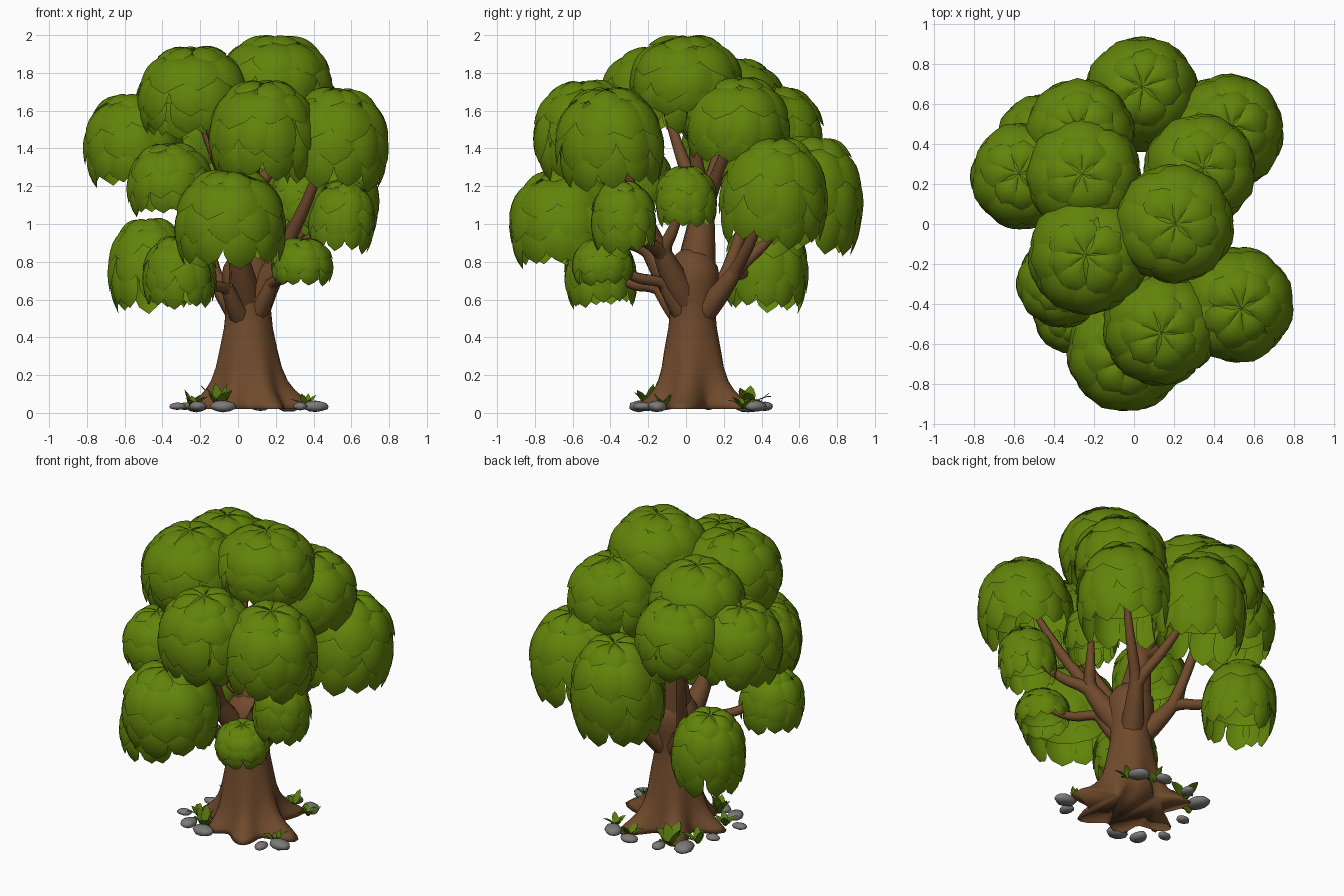
import bpy, bmesh, math, random
from mathutils import Vector, Matrix

random.seed(4)
cube = bpy.data.objects.get("Cube")
if cube:
    bpy.data.objects.remove(cube)


def material(name, rgb):
    mat = bpy.data.materials.new(name)
    mat.use_nodes = True
    mat.diffuse_color = (*rgb, 1)
    bsdf = next(n for n in mat.node_tree.nodes if n.type == "BSDF_PRINCIPLED")
    bsdf.inputs["Base Color"].default_value = (*rgb, 1)
    bsdf.inputs["Roughness"].default_value = 0.9
    return mat


LEAF = material("leaf_green", (0.12, 0.23, 0.003))
PLANT = material("plant_green", (0.1, 0.2, 0.004))
BARK = material("bark_brown", (0.16, 0.069, 0.025))
ROCK = material("rock_grey", (0.2, 0.195, 0.185))


def finish(bm, name, mat):
    mesh = bpy.data.meshes.new(name)
    bm.to_mesh(mesh)
    bm.free()
    mesh.materials.append(mat)
    for poly in mesh.polygons:
        poly.use_smooth = True
    obj = bpy.data.objects.new(name, mesh)
    bpy.context.collection.objects.link(obj)


def surface(bm, rows, cols, point, closed=False):
    """Quad grid from point(row, col); closed joins the last column to the first."""
    grid = [[bm.verts.new(point(i, j)) for j in range(cols)] for i in range(rows)]
    for i in range(rows - 1):
        for j in range(cols if closed else cols - 1):
            k = (j + 1) % cols
            bm.faces.new((grid[i][j], grid[i + 1][j], grid[i + 1][k], grid[i][k]))
    return grid


# ---- Limbs: knot where each limb forks, and the clumps it carries ----
# clump: x, y, top, radius, height
LIMBS = [
    ((0.02, 0.09, 1.08), [(0.2, 0.0, 1.99, 0.29, 0.4), (-0.23, -0.15, 1.93, 0.29, 0.44),
                          (-0.25, 0.24, 1.87, 0.28, 0.42), (0.33, 0.27, 1.77, 0.27, 0.42),
                          (-0.55, 0.24, 1.68, 0.26, 0.45)]),
    ((0.0, -0.2, 0.88), [(0.13, -0.52, 1.75, 0.28, 0.48), (-0.04, -0.64, 1.28, 0.29, 0.48),
                         (-0.36, -0.29, 1.42, 0.22, 0.36)]),
    ((0.24, -0.13, 0.86), [(0.51, -0.4, 1.71, 0.28, 0.5), (0.55, -0.33, 1.22, 0.17, 0.35),
                           (0.33, 0.0, 1.3, 0.16, 0.3)]),
    ((0.2, 0.26, 0.75), [(0.46, 0.46, 1.45, 0.28, 0.54), (0.04, 0.65, 1.45, 0.28, 0.58)]),
    ((-0.13, 0.22, 0.74), [(-0.27, 0.46, 1.72, 0.26, 0.42), (-0.46, 0.42, 1.02, 0.22, 0.46)]),
    ((-0.06, -0.15, 0.67), [(-0.31, -0.45, 0.93, 0.19, 0.36)]),
    ((0.18, -0.12, 0.7), [(0.34, -0.44, 0.92, 0.16, 0.23)]),
]
# leaf count, start angle, end angle, half width, inner scale, tip scale
WHORLS = [
    (7, 0, 42, 0.34, 0.99, 1.03),
    (8, 20, 76, 0.47, 0.95, 1.05),
    (10, 42, 104, 0.4, 0.91, 1.03),
    (11, 66, 125, 0.34, 0.86, 1.02),
]


def leaf_clump(name, x, y, top, radius, height):
    """Dome of overlapping pointed leaves in whorls, over a plain inner shell."""
    bm = bmesh.new()
    rise = height / 1.55
    out = Vector((x, y, 0))
    tilt = Matrix.Rotation(0.16 * out.length, 3, Vector((-y, x, 0.001)).normalized())
    centre = Vector((x, y, top - rise))

    def dome(theta, azimuth, scale):
        ring = radius * max(math.sin(theta), 0) ** 0.85 * scale
        p = Vector((ring * math.cos(azimuth), ring * math.sin(azimuth),
                    rise * math.cos(theta) * (scale if theta < 1.5 else 1)))
        return centre + tilt @ p

    surface(bm, 7, 16, lambda i, j: dome(i * 0.26, j * math.tau / 16, 0.89), True)
    for count, start, end, width, inner, tip in WHORLS:
        turn = random.random() * math.tau
        for n in range(count):
            heading = turn + (n + random.uniform(-0.2, 0.2)) * math.tau / count
            reach = random.uniform(-6, 5)
            lift = random.uniform(-0.02, 0.03)

            def leaf(i, j):
                t, u = i / 7, j / 2 - 1
                theta = math.radians(start + (end + reach - start) * t)
                shape = max(math.sin(math.pi * (0.12 + 0.88 * t) ** 1.35), 0) ** 0.65
                spread = min(width / max(math.sin(theta), 0.05), 0.6)
                bulge = 0.06 * (1 - u * u) * math.sin(math.pi * min(t * 1.05, 1))
                scale = inner + (tip - inner) * t + lift * t + bulge
                return dome(theta, heading + u * spread * shape, scale)

            surface(bm, 8, 5, leaf)
    bmesh.ops.remove_doubles(bm, verts=bm.verts, dist=0.0004)
    finish(bm, name, LEAF)


# ---- Trunk with flared roots ----
BASE = Vector((0.055, 0.035, 0))
ROOTS = [(-10, 0.25), (-62, 0.19), (-115, 0.14), (-172, 0.19), (125, 0.22), (62, 0.23)]
TRUNK = [(0.02, 0.15), (0.05, 0.16), (0.08, 0.164), (0.12, 0.165), (0.17, 0.163),
         (0.24, 0.158), (0.34, 0.147), (0.45, 0.128), (0.54, 0.12), (0.62, 0.13),
         (0.7, 0.14), (0.77, 0.135), (0.83, 0.1), (0.87, 0.05)]


def trunk_point(i, j):
    z, r = TRUNK[i]
    a = j * math.tau / 60
    for angle, reach in ROOTS:
        lobe = max(math.cos(a - math.radians(angle)), 0) ** 14
        r += reach * lobe * math.exp(-max(z - 0.03, 0) / 0.085)
    return BASE + Vector((r * math.cos(a), r * math.sin(a), z))


bm = bmesh.new()
rings = surface(bm, len(TRUNK), 60, trunk_point, True)
bm.faces.new(rings[0])
bm.faces.new(rings[-1])
bmesh.ops.recalc_face_normals(bm, faces=bm.faces)
finish(bm, "trunk", BARK)

# ---- Branches: tapered limbs that fork into a twig for every clump ----
curve = bpy.data.curves.new("branches", "CURVE")
curve.dimensions = "3D"
curve.bevel_depth = 1
curve.bevel_resolution = 2
curve.use_fill_caps = True
curve.resolution_u = 6


def limb(path, radii):
    spline = curve.splines.new("NURBS")
    spline.points.add(len(path) - 1)
    for p, co, radius in zip(spline.points, path, radii):
        p.co = (*co, 1)
        p.radius = radius
    spline.order_u = 3
    spline.use_endpoint_u = True
    spline.use_smooth = True


number = 0
for knot, clumps in LIMBS:
    knot = Vector(knot)
    start = BASE + Vector((0, 0, knot.z * 0.5 + 0.1))
    thick = 0.035 + 0.009 * len(clumps)
    bend = start.lerp(knot, 0.6) - Vector((0, 0, 0.03))
    limb([start, bend, knot], [thick * 1.5, thick * 1.2, thick * 0.75])
    for clump in clumps:
        x, y, top, radius, height = clump
        end = Vector((x, y, top - height * 0.4))
        elbow = knot.lerp(end, 0.55) - Vector((0, 0, 0.06))
        limb([knot.lerp(bend, 0.3), knot, elbow, end],
             [thick * 0.8, thick * 0.65, 0.03, 0.012])
        number += 1
        leaf_clump(f"leaf_clump_{number:02d}", *clump)
curve.materials.append(BARK)
branches = bpy.data.objects.new("branches", curve)
bpy.context.collection.objects.link(branches)
bpy.context.view_layer.objects.active = branches
branches.select_set(True)
bpy.ops.object.convert(target="MESH")

# ---- Rocks around the roots ----
ROCKS = [(0.41, -0.15, 0.062), (0.33, -0.23, 0.045), (-0.08, -0.25, 0.062), (-0.21, -0.21, 0.055),
         (-0.32, -0.1, 0.04), (-0.22, 0.33, 0.068), (-0.08, 0.4, 0.045), (0.12, 0.42, 0.05),
         (0.27, 0.37, 0.06), (-0.28, 0.12, 0.04)]
for index, (x, y, size) in enumerate(ROCKS):
    bm = bmesh.new()
    bmesh.ops.create_icosphere(bm, subdivisions=2, radius=size)
    spin = Matrix.Rotation(random.random() * 6, 3, "Z")
    for v in bm.verts:
        v.co *= random.uniform(0.92, 1.06)
        p = spin @ Vector((v.co.x * 1.15, v.co.y * 0.85, v.co.z * 0.5))
        v.co = Vector((x + p.x, y + p.y, max(p.z + 0.035, 0.003)))
    finish(bm, f"rock_{index + 1:02d}", ROCK)

# ---- Small plants: tufts of broad arching blades ----
TUFTS = [(-0.1, -0.2, 0.15), (-0.23, -0.08, 0.11), (0.36, -0.12, 0.1), (-0.12, 0.33, 0.17),
         (0.15, 0.37, 0.11), (-0.24, 0.22, 0.12), (0.3, 0.3, 0.1)]
for index, (x, y, size) in enumerate(TUFTS):
    bm = bmesh.new()
    for n in range(6):
        heading = n * math.tau / 6 + random.random()
        length = size * random.uniform(0.7, 1.15)
        lean = random.uniform(0.3, 0.9)

        def blade(i, j):
            t, u = i / 4, j - 1
            across = u * size * 0.2 * math.sin(math.pi * (0.15 + 0.85 * t))
            along = length * lean * t
            up = length * (t - 0.6 * lean * t * t) + abs(u) * size * 0.03
            c, s = math.cos(heading), math.sin(heading)
            return Vector((x + along * c - across * s, y + along * s + across * c, 0.02 + up))

        surface(bm, 5, 3, blade)
    finish(bm, f"plant_tuft_{index + 1:02d}", PLANT)
